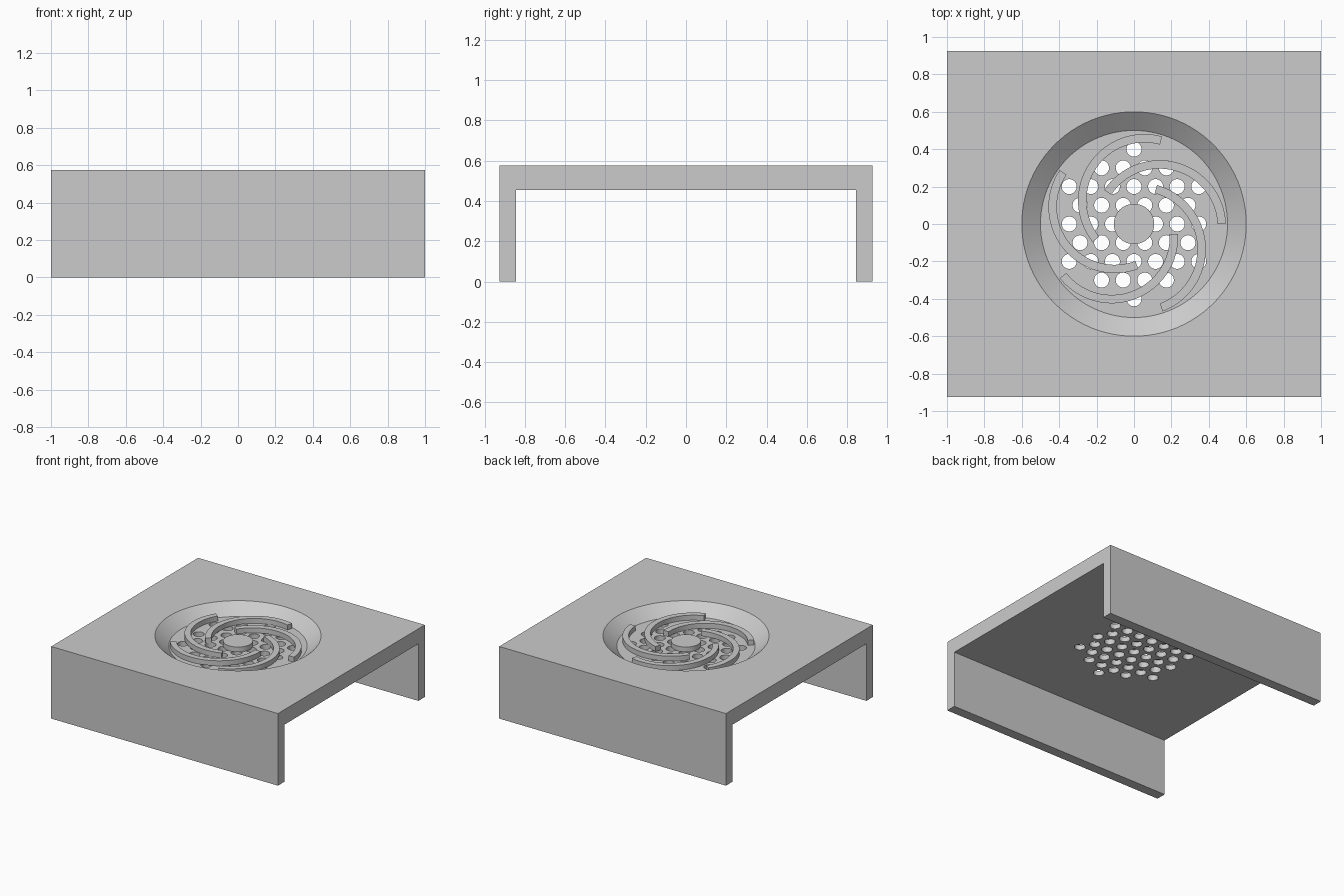
import bpy, bmesh, math
from mathutils import Matrix

if "Cube" in bpy.data.objects:
    bpy.data.objects.remove(bpy.data.objects["Cube"])

TOP, UNDER, FLOOR, RIB_TOP = 0.575, 0.455, 0.495, 0.535

grey = bpy.data.materials.new("plain grey")
grey.diffuse_color = (0.6, 0.6, 0.6, 1)
grey.use_nodes = True
grey.node_tree.nodes["Principled BSDF"].inputs["Base Color"].default_value = grey.diffuse_color


def new_object(name, bm):
    bmesh.ops.recalc_face_normals(bm, faces=bm.faces)
    mesh = bpy.data.meshes.new(name)
    bm.to_mesh(mesh)
    bm.free()
    mesh.materials.append(grey)
    obj = bpy.data.objects.new(name, mesh)
    bpy.context.collection.objects.link(obj)
    return obj


def add_cylinder(bm, x, y, z0, z1, r0, r1, sides):
    bmesh.ops.create_cone(bm, cap_ends=True, segments=sides, radius1=r0, radius2=r1,
                          depth=z1 - z0, matrix=Matrix.Translation((x, y, (z0 + z1) / 2)))


def add_prism(bm, points, offset):
    face = bm.faces.new([bm.verts.new(p) for p in points])
    ext = bmesh.ops.extrude_face_region(bm, geom=[face])
    bmesh.ops.translate(bm, vec=offset,
                        verts=[v for v in ext["geom"] if isinstance(v, bmesh.types.BMVert)])


def activate(obj):
    bpy.ops.object.select_all(action='DESELECT')
    obj.select_set(True)
    bpy.context.view_layer.objects.active = obj


def cut(obj, cutter):
    cutter.hide_render = True
    mod = obj.modifiers.new("cut", 'BOOLEAN')
    mod.operation, mod.solver, mod.object = 'DIFFERENCE', 'EXACT', cutter
    activate(obj)
    bpy.ops.object.modifier_apply(modifier=mod.name)
    bpy.data.objects.remove(cutter)


# Cover: U-shaped profile extruded along x
bm = bmesh.new()
half = [(0.925, TOP), (0.925, 0), (0.845, 0), (0.845, UNDER)]
profile = half + [(-y, z) for y, z in reversed(half)]
add_prism(bm, [(-1, y, z) for y, z in profile], (2, 0, 0))
cover = new_object("cover", bm)

# Conical recess in the top
bm = bmesh.new()
add_cylinder(bm, 0, 0, FLOOR, TOP + 0.04, 0.5, 0.65, 96)
cut(cover, new_object("recess_cutter", bm))

# Hexagonal pattern of vent holes
bm = bmesh.new()
pitch = 0.2 / math.sqrt(3)
for row in range(-4, 5):
    for col in range(-4, 5):
        x, y = (col + 0.5 * (row % 2)) * pitch, row * 0.1
        if math.hypot(x, y) < 0.405:
            add_cylinder(bm, x, y, UNDER - 0.05, FLOOR + 0.02, 0.04, 0.04, 32)
cut(cover, new_object("hole_cutter", bm))

# Central hub disc
bm = bmesh.new()
add_cylinder(bm, 0, 0, FLOOR, RIB_TOP, 0.108, 0.108, 64)
hub = new_object("hub", bm)

# Five curved ribs swirling round the hub
ribs = []
for i in range(5):
    bm = bmesh.new()
    angles = [math.radians(2.5 + 144.2 * k / 32) for k in range(33)]
    outline = [(0.355, a) for a in angles] + [(0.31, a) for a in reversed(angles)]
    add_prism(bm, [(0.137 + r * math.cos(a), -0.014 + r * math.sin(a), FLOOR)
                   for r, a in outline], (0, 0, RIB_TOP - FLOOR))
    bm.transform(Matrix.Rotation(i * math.tau / 5, 4, 'Z'))
    ribs.append(new_object(f"curved_rib_{i + 1}", bm))

# Smooth the round walls, keep edges sharp
for obj in [cover, hub] + ribs:
    activate(obj)
    bpy.ops.object.shade_smooth_by_angle(angle=math.radians(30))
